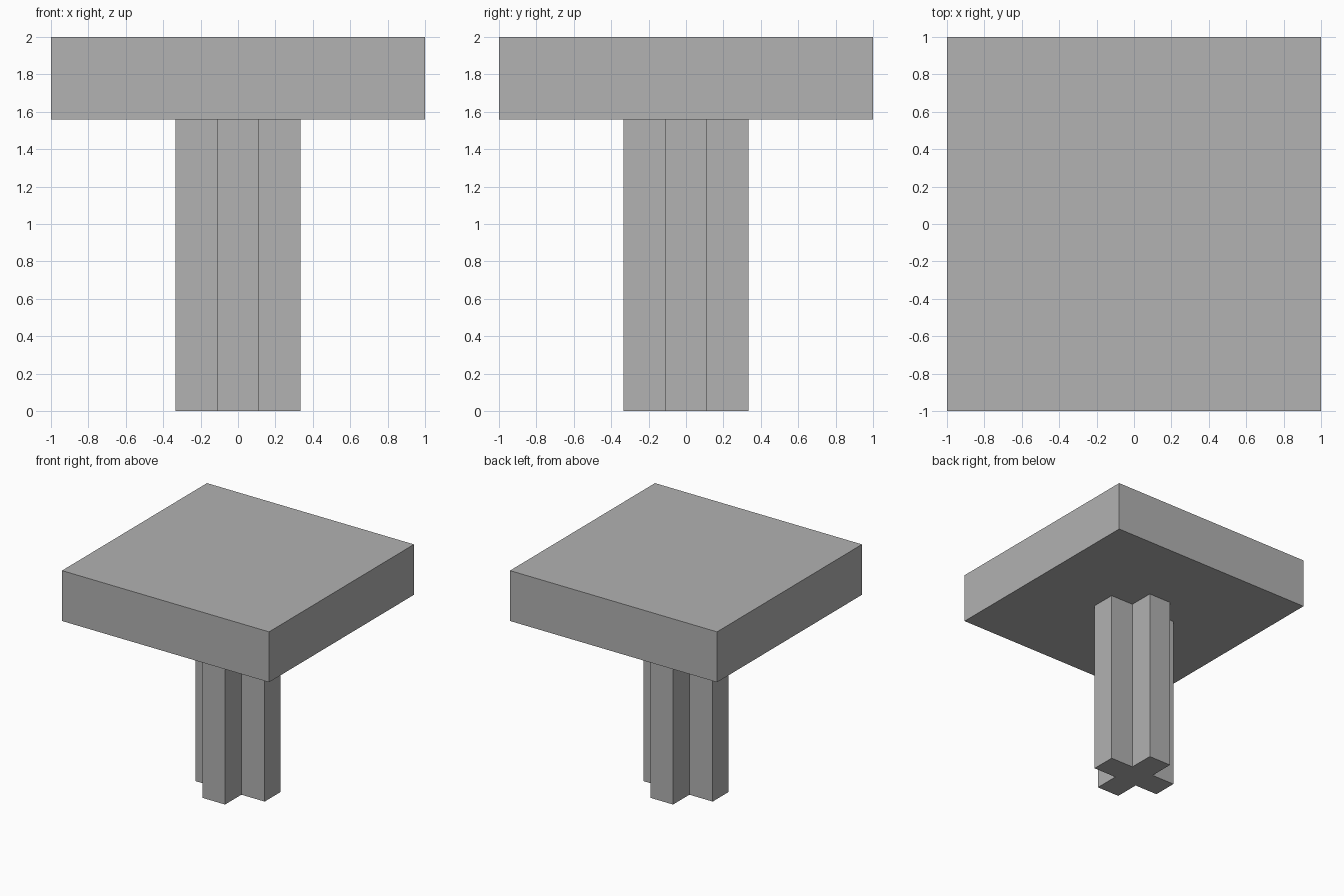
import bpy
import bmesh

cube = bpy.data.objects.get("Cube")
if cube:
    bpy.data.objects.remove(cube, do_unlink=True)

grey = bpy.data.materials.new("plain grey")
grey.use_nodes = True
colour = (0.445, 0.445, 0.445, 1)
grey.diffuse_color = colour
grey.node_tree.nodes["Principled BSDF"].inputs["Base Color"].default_value = colour


def extrude_profile(name, outline, bottom, top):
    """Raise a closed flat outline into a solid prism."""
    bm = bmesh.new()
    base = bm.faces.new([bm.verts.new((x, y, bottom)) for x, y in outline])
    raised = bmesh.ops.extrude_face_region(bm, geom=[base], use_keep_orig=True)
    verts = [v for v in raised["geom"] if isinstance(v, bmesh.types.BMVert)]
    bmesh.ops.translate(bm, verts=verts, vec=(0, 0, top - bottom))
    bmesh.ops.recalc_face_normals(bm, faces=bm.faces)
    mesh = bpy.data.meshes.new(name)
    bm.to_mesh(mesh)
    bm.free()
    mesh.materials.append(grey)
    obj = bpy.data.objects.new(name, mesh)
    bpy.context.collection.objects.link(obj)
    return obj


def quarter_turns(points):
    """Repeat points around the centre in four quarter turns."""
    outline = []
    for _ in range(4):
        outline += points
        points = [(-y, x) for x, y in points]
    return outline


REACH, HALF, SLAB_BOTTOM, TOP = 0.335, 0.11, 1.56, 2.0

# Cross-shaped column
extrude_profile("column", quarter_turns([(REACH, -HALF), (REACH, HALF), (HALF, HALF)]),
                0, SLAB_BOTTOM)

# Square slab on top
extrude_profile("slab", quarter_turns([(1, 1)]), SLAB_BOTTOM, TOP)
